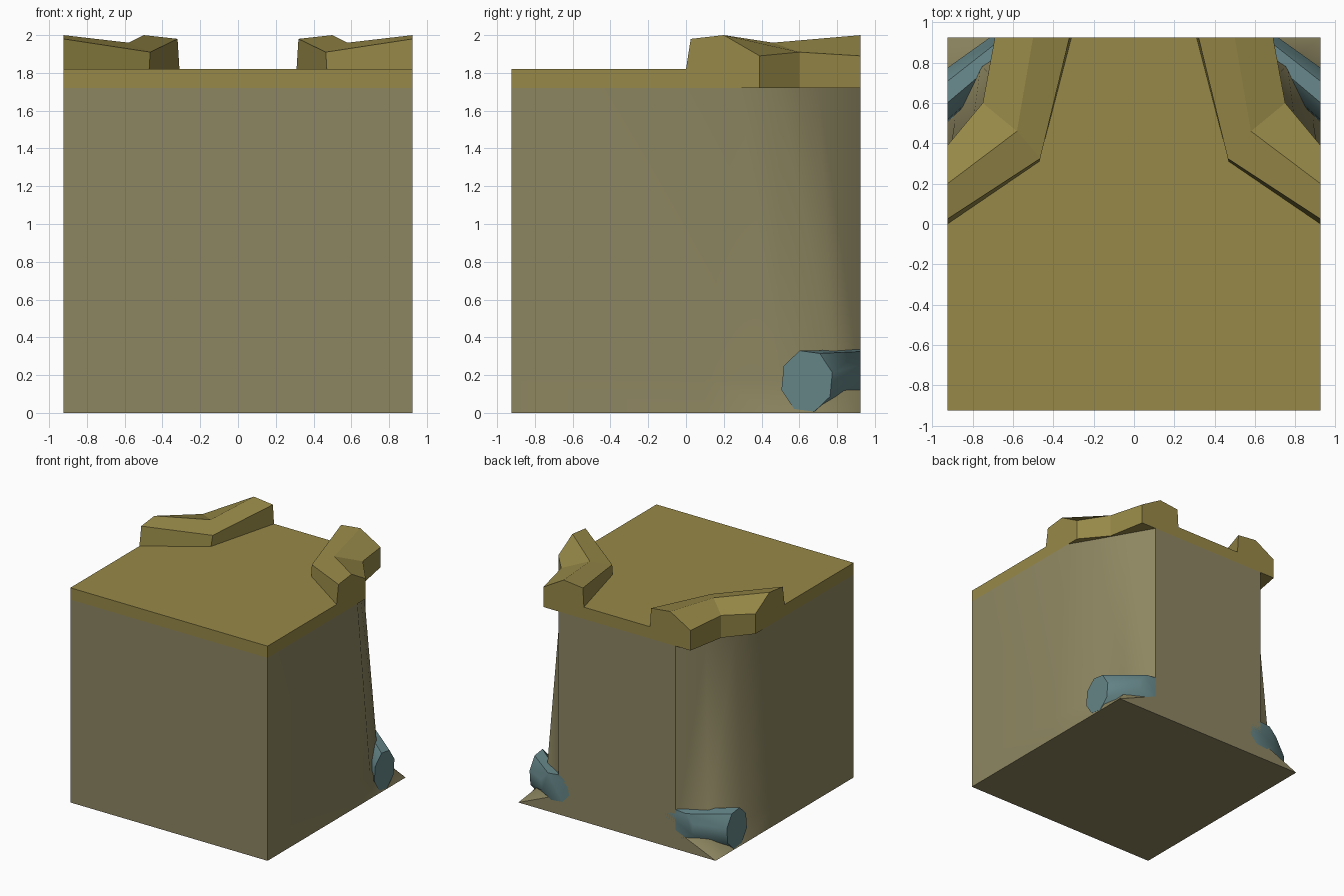
import bpy, bmesh, math

cube = bpy.data.objects.get("Cube")
if cube:
    bpy.data.objects.remove(cube, do_unlink=True)

E = 0.925           # half width of the block
Z_SLAB, Z_DECK = 1.72, 1.82


def material(name, rgb):
    m = bpy.data.materials.new(name)
    m.use_nodes = True
    col = (*rgb, 1.0)
    m.diffuse_color = col
    bsdf = next(n for n in m.node_tree.nodes if n.type == 'BSDF_PRINCIPLED')
    bsdf.inputs["Base Color"].default_value = col
    bsdf.inputs["Roughness"].default_value = 0.9
    return m


stone = material("stone", (0.27, 0.24, 0.12))
ochre = material("ochre_trim", (0.31, 0.25, 0.065))
teal = material("teal_pipe", (0.13, 0.235, 0.245))


def build(name, mat, faces, smooth_angle=0):
    """Make the +x half from loops of points and mirror it across x."""
    bm = bmesh.new()
    for loop in faces:
        bm.faces.new([bm.verts.new(p) for p in loop])
    bmesh.ops.remove_doubles(bm, verts=bm.verts, dist=0.0005)
    bmesh.ops.recalc_face_normals(bm, faces=bm.faces)
    me = bpy.data.meshes.new(name)
    bm.to_mesh(me)
    bm.free()
    me.materials.append(mat)
    if smooth_angle:
        me.polygons.foreach_set("use_smooth", [True] * len(me.polygons))
        me.set_sharp_from_angle(angle=math.radians(smooth_angle))
    ob = bpy.data.objects.new(name, me)
    bpy.context.collection.objects.link(ob)
    mod = ob.modifiers.new("mirror", 'MIRROR')
    mod.use_clip = True
    return ob


def strip(a, b):
    """Quads between two rows of points."""
    return [(a[i], a[i + 1], b[i + 1], b[i]) for i in range(len(a) - 1)]


def loft(rings):
    """Closed rings joined in sequence, capped at both ends."""
    faces = [rings[0], rings[-1]]
    for a, b in zip(rings, rings[1:]):
        faces += strip(a + a[:1], b + b[:1])
    return faces


# Wall body: rear corners pulled in, with a sloping skirt out to the square base
top = [(E, -E), (E, 0.28), (0.80, 0.49), (0.68, 0.70), (0.55, E)]
foot = [(E, -E), (E, 0.10), (0.89, 0.50), (0.76, 0.79), (0.55, E)]
base = [(E, -E), (E, 0.10), (E, 0.50), (E, 0.79), (E, E)]
top = [(x, y, Z_SLAB) for x, y in top]
foot = [(x, y, 0.18 if y < E else 0.16) for x, y in foot]
base = [(x, y, 0) for x, y in base]


def end_face(i, y):
    return [(0, y, 0), base[i], foot[i], top[i], (0, y, Z_SLAB)]


build("wall_body", stone,
      strip(top, foot) + strip(foot, base)
      + [end_face(0, -E), end_face(-1, E)]
      + [[(0, -E, z)] + row + [(0, E, z)] for z, row in ((0, base), (Z_SLAB, top))],
      smooth_angle=36)

# Roof slab overhanging the pulled-in corners
outline = [(0, -E), (E, -E), (E, 0.39), (0.75, 0.60), (0.69, E), (0, E)]
low = [(x, y, Z_SLAB) for x, y in outline]
high = [(x, y, Z_DECK) for x, y in outline]
build("roof_slab", ochre, strip(low, high) + [low, high])

# Raised parapet rims: inner base, inner top, ridge, outer top, outer base
parapet = [
    [(E, 0.0, Z_DECK), (E, 0.025, 1.98), (E, 0.20, 2.0),
     (E, 0.39, 1.89), (E, 0.39, Z_DECK)],
    [(0.47, 0.31, Z_DECK), (0.465, 0.325, 1.91), (0.58, 0.46, 1.96),
     (0.75, 0.60, 1.91), (0.75, 0.60, Z_DECK)],
    [(0.31, E, Z_DECK), (0.32, E, 1.98), (0.50, E, 2.0),
     (0.69, E, 1.89), (0.69, E, Z_DECK)],
]
build("parapet_rim", ochre, loft(parapet))

# Diagonal corner pipes, cut flush with the side and the back
angles = [math.radians(16 + 45 * i) for i in range(8)]
side_end = [(E, 0.64 + 0.14 * math.cos(t), 0.168 + 0.168 * math.sin(t)) for t in angles]
back_end = [(0.58 + 0.14 * math.cos(t), E, 0.22 + 0.12 * math.sin(t)) for t in angles]
build("corner_pipe", teal, loft([side_end, back_end]), smooth_angle=50)
